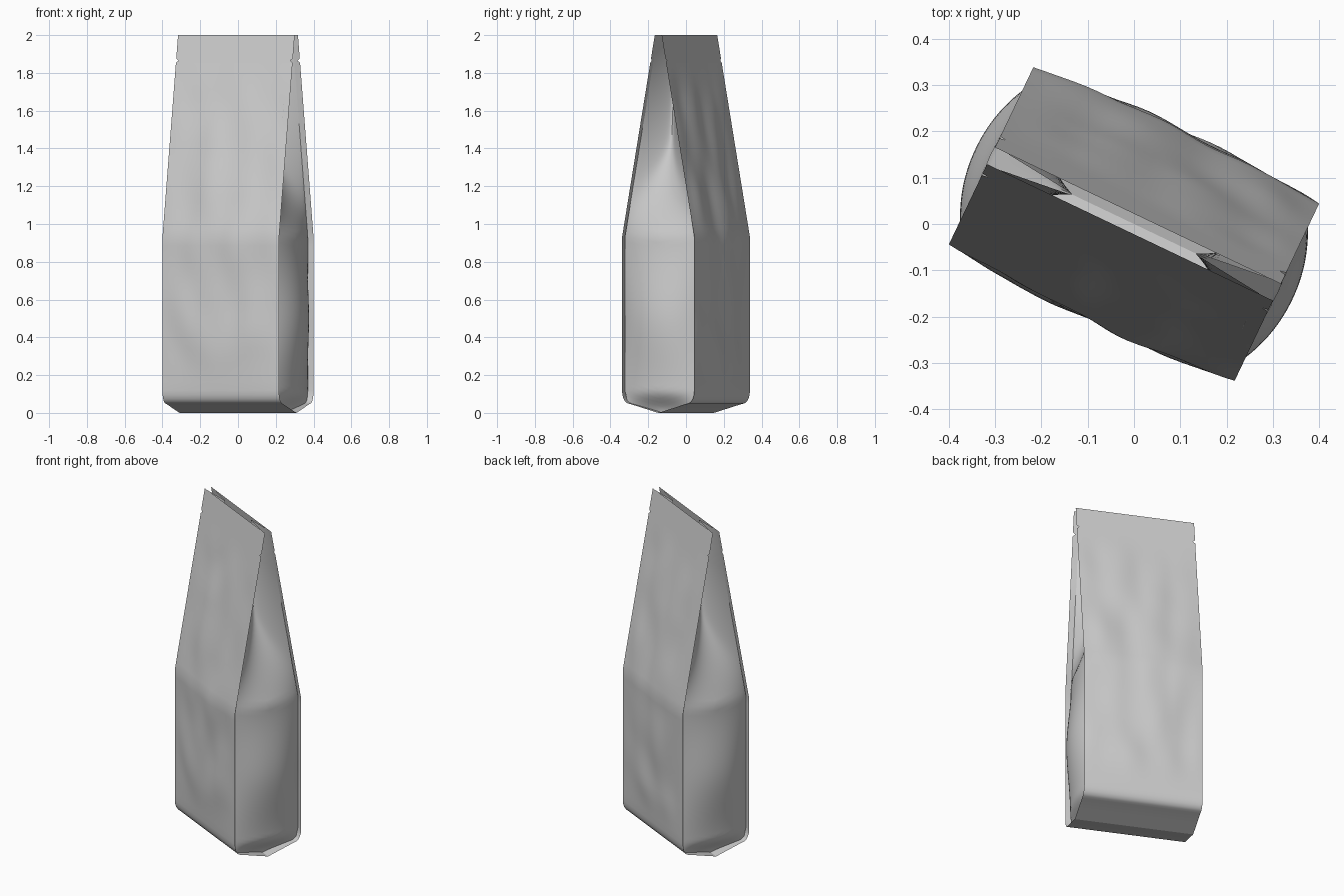
import bpy
import math
from mathutils import Vector, noise

if "Cube" in bpy.data.objects:
    bpy.data.objects.remove(bpy.data.objects["Cube"])

W = 0.342          # half width of the bag
D = 0.212          # half depth of the filled body
FIN = 0.033        # width of the sealed edge strips
SHOULDER = 0.93    # height where the bag starts to taper
TURN = math.radians(-25.5)


def half_depth(z):
    if z <= SHOULDER:
        return D
    return D + (0.02 - D) * (z - SHOULDER) / (2 - SHOULDER)


def smooth(a, b, x):
    t = max(0.0, min(1.0, (x - a) / (b - a)))
    return t * t * (3 - 2 * t)


def grid_object(name, rows):
    n = len(rows[0])
    verts = [p for row in rows for p in row]
    faces = []
    for r in range(len(rows) - 1):
        for c in range(n - 1):
            a = r * n + c
            faces.append((a, a + n, a + n + 1, a + 1))
    mesh = bpy.data.meshes.new(name)
    mesh.from_pydata(verts, [], faces)
    ob = bpy.data.objects.new(name, mesh)
    bpy.context.collection.objects.link(ob)
    ob.rotation_euler.z = TURN
    bpy.ops.object.select_all(action='DESELECT')
    ob.select_set(True)
    bpy.context.view_layer.objects.active = ob
    bpy.ops.object.shade_smooth_by_angle(angle=math.radians(28))
    return ob


# Half profile of the main sheet (depth, height), from the bottom seam up
base = [(0, 0), (0.08, 0.023), (0.16, 0.046), (0.178, 0.05), (0.192, 0.058),
        (0.203, 0.074), (0.21, 0.095), (D, 0.12)]
heights = [0.12 + (SHOULDER - 0.12) * i / 18 for i in range(1, 19)]
heights += [SHOULDER + (1.85 - SHOULDER) * i / 20 for i in range(1, 21)]
heights += [1.853, 1.865, 1.877, 1.92, 1.96, 2.0]
profile = base + [(half_depth(z), z) for z in heights]


# Front and back panels, one sheet folded under the base
def panel_row(v, z, side):
    row = []
    n = 28
    for i in range(n + 1):
        t = -1 + 2 * i / n
        x = t * W
        if z == 1.865 and abs(t) == 1:      # tear notch
            x -= math.copysign(0.014, t)
        fill = smooth(0.08, 0.35, z) * (1 - smooth(1.1, 1.85, z)) * (1 - t * t)
        crumple = smooth(0.15, 0.4, z) * (1 - smooth(1.6, 1.85, z)) * (1 - t ** 4)
        wrinkle = noise.noise(Vector((x * 6 + side * 3, side * 7, z * 3.5)))
        row.append((x, side * (v + 0.014 * fill + 0.014 * crumple * wrinkle), z))
    return row


rows = [panel_row(v, z, -1) for v, z in reversed(profile)]
rows += [panel_row(v, z, 1) for v, z in profile[1:]]
grid_object("front_and_back_panels", rows)


# Side gussets: bulging below the shoulder, folded inward above it
def base_height(v):
    for (a, za), (b, zb) in zip(base, base[1:]):
        if abs(v) <= b:
            return za + (zb - za) * (abs(v) - a) / (b - a)
    return base[-1][1]


def gusset_offset(s, z):
    round_off = 1 - abs(s) ** 2.1
    if z <= SHOULDER:
        bulge = (-0.03 + 0.07 * smooth(0.0, 0.12, z) + 0.03 * smooth(0.1, 0.5, z)
                 - 0.035 * smooth(0.5, SHOULDER, z))
        return bulge * round_off
    ridge = (math.sqrt(1.01) - math.sqrt(s * s + 0.01))
    fold = -0.18 * math.sqrt(max(0, 1 - (half_depth(z) / D) ** 2)) * ridge
    flap = (0.035 - 0.34 * (z - SHOULDER)) * round_off
    k = 0.012                                # soft crease between both
    return 0.5 * (fold + flap + math.sqrt((fold - flap) ** 2 + k * k * (1 - s * s)))


rows = []
for j in range(71):
    f = (1 - j / 70) ** 1.15                 # denser rows near the base
    row = []
    for i in range(33):
        s = -1 + i / 16
        zb = base_height(s * D)
        z = zb + (2 - zb) * f
        row.append((W - FIN + gusset_offset(s, z), s * (half_depth(z) - 0.001), z))
    rows.append(row)
gusset = grid_object("side_gussets", rows)
mirror = gusset.modifiers.new("both_sides", 'MIRROR')
mirror.use_mirror_merge = False
